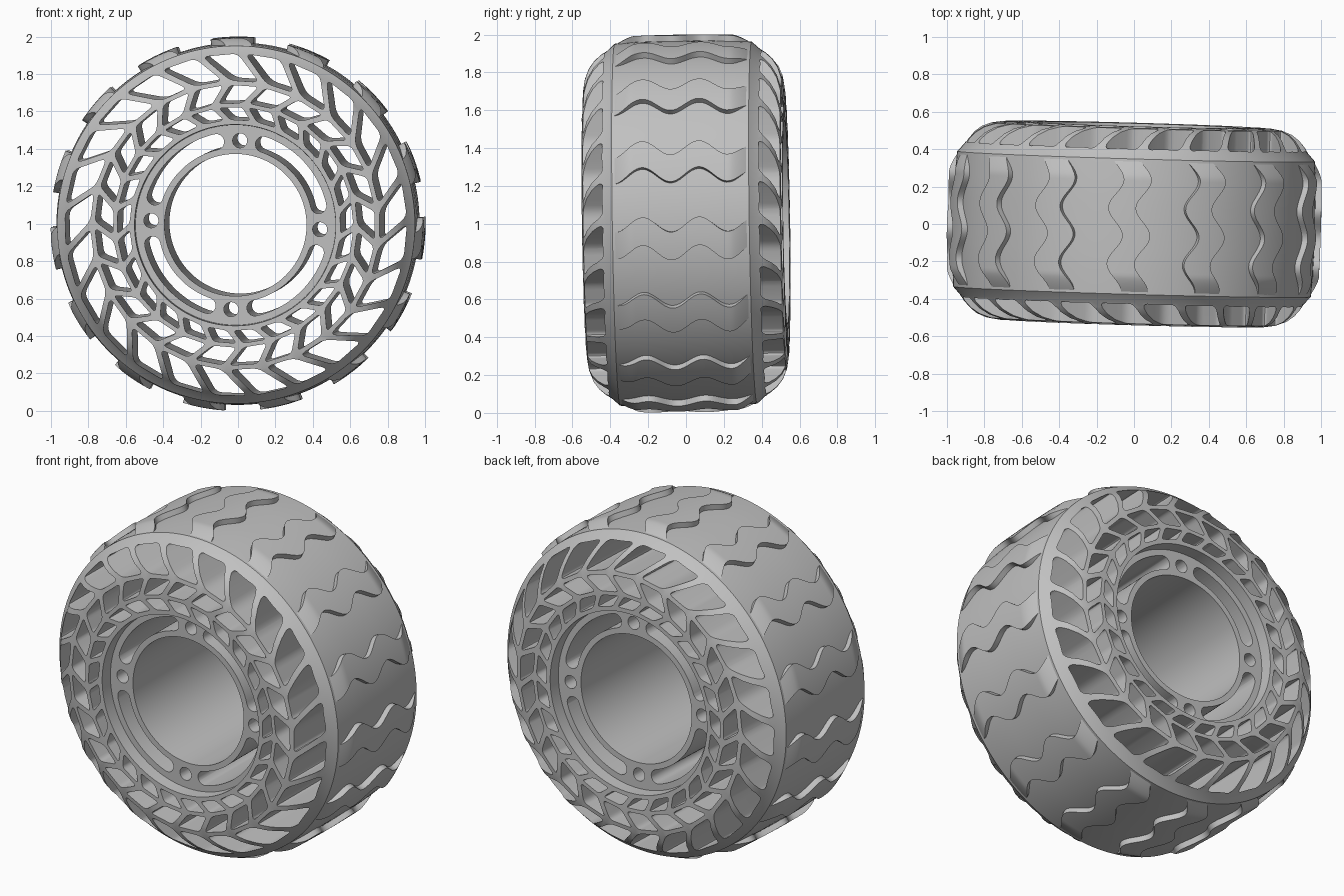
import bpy, bmesh, math
from math import sin, cos, pi, radians
from mathutils import Vector

cube = bpy.data.objects.get("Cube")
if cube:
    bpy.data.objects.remove(cube)

rubber = bpy.data.materials.new("grey_rubber")
rubber.use_nodes = True
grey = (0.53, 0.53, 0.53, 1)
rubber.diffuse_color = grey
rubber.node_tree.nodes["Principled BSDF"].inputs["Base Color"].default_value = grey


def add_object(name, bm):
    bmesh.ops.recalc_face_normals(bm, faces=bm.faces)
    mesh = bpy.data.meshes.new(name)
    bm.to_mesh(mesh)
    bm.free()
    mesh.materials.append(rubber)
    obj = bpy.data.objects.new(name, mesh)
    bpy.context.collection.objects.link(obj)
    # slight lean of the whole wheel
    obj.location.z = 1
    obj.rotation_euler = (0.015, 0, -0.029)
    return obj


def polar(r, a):
    return Vector((r * cos(a), r * sin(a)))


def rounded(corners, size, steps=4):
    """Round each corner of a flat polygon with a small curve."""
    out = []
    n = len(corners)
    for i, c in enumerate(corners):
        ends = []
        for other in (corners[i - 1], corners[(i + 1) % n]):
            d = other - c
            ends.append(c + d.normalized() * min(size, d.length * 0.4))
        for s in range(steps + 1):
            t = s / steps
            out.append(ends[0] * (1 - t) ** 2 + c * 2 * t * (1 - t) + ends[1] * t * t)
    return out


def add_prism(bm, outline, half=0.7):
    """Extrude an x-z outline along the axle."""
    face = bm.faces.new([bm.verts.new((p.x, -half, p.y)) for p in outline])
    ext = bmesh.ops.extrude_face_region(bm, geom=[face])
    verts = [g for g in ext["geom"] if isinstance(g, bmesh.types.BMVert)]
    bmesh.ops.translate(bm, verts=verts, vec=(0, 2 * half, 0))


# Wheel body: half section (axle offset, radius), mirrored and revolved
half_section = [(0.458, 0.38), (0.458, 0.535), (0.53, 0.538), (0.532, 0.64),
                (0.53, 0.72), (0.52, 0.78), (0.50, 0.83), (0.47, 0.87),
                (0.435, 0.9), (0.405, 0.918), (0.362, 0.957), (0.25, 0.964),
                (0.12, 0.967)]
section = half_section + [(-y, r) for y, r in reversed(half_section)]
bm = bmesh.new()
ring = [bm.verts.new((r, y, 0)) for y, r in section]
edges = [bm.edges.new((ring[i - 1], ring[i])) for i in range(len(ring))]
bmesh.ops.spin(bm, geom=ring + edges, axis=(0, 1, 0), cent=(0, 0, 0),
               angle=2 * pi, steps=150)
bmesh.ops.remove_doubles(bm, verts=bm.verts, dist=0.0001)
body = add_object("wheel_body", bm)

# Lattice cutters: three rings of slanted cells forming a zigzag web
CELLS = 25
pitch = 2 * pi / CELLS
# inner radius, outer radius, slant at inner and outer end, bar width, rounding
rows = [(0.775, 0.916, 0, 9, 0.041, 0.035),
        (0.655, 0.75, 6, 0, 0.037, 0.024),
        (0.565, 0.632, 1, 6, 0.035, 0.02)]
bm = bmesh.new()
for r0, r1, s0, s1, bar, fillet in rows:
    for k in range(CELLS):
        base = radians(79) + k * pitch
        a0, a1 = base + radians(s0), base + radians(s1)
        w0, w1 = bar / 2 / r0, bar / 2 / r1
        corners = [polar(r0, a0 + w0), polar(r1, a1 + w1),
                   polar(r1, a1 + pitch - w1), polar(r0, a0 + pitch - w0)]
        add_prism(bm, rounded(corners, fillet))

# Hub cutters: four bolt holes and four curved slots
SLOT, SLOT_HALF = 0.456, 0.042
for k in range(4):
    a = radians(87) + k * pi / 2
    centre = polar(0.452, a)
    add_prism(bm, [centre + polar(0.039, t * pi / 12) for t in range(24)])
    start, end = a + radians(16), a + radians(74)
    sweep = [start + (end - start) * t / 24 for t in range(25)]
    cap = [pi * t / 8 for t in range(1, 8)]
    outline = [polar(SLOT + SLOT_HALF, t) for t in sweep]
    outline += [polar(SLOT, end) + polar(SLOT_HALF, end + t) for t in cap]
    outline += [polar(SLOT - SLOT_HALF, t) for t in reversed(sweep)]
    outline += [polar(SLOT, start) + polar(SLOT_HALF, start + pi + t) for t in cap]
    add_prism(bm, outline)
cutter = add_object("lattice_cutter", bm)
cutter.hide_render = True

mod = body.modifiers.new("lattice", "BOOLEAN")
mod.operation = "DIFFERENCE"
mod.solver = "EXACT"
mod.object = cutter
bpy.context.view_layer.objects.active = body
bpy.ops.object.select_all(action="DESELECT")
body.select_set(True)
bpy.context.view_layer.update()
bpy.ops.object.modifier_apply(modifier=mod.name)
bpy.data.objects.remove(cutter)

# Tread blocks: raised bars with wavy edges, sinking into the shoulders
BLOCKS, ACROSS, ALONG = 15, 8, 48
HALF, FLAT = 0.37, 0.26


def block_radius(y):
    y = abs(y)
    if y < FLAT:
        return 1.0 - 0.004 * (y / FLAT) ** 2
    return 0.996 - 0.052 * ((y - FLAT) / (HALF - FLAT)) ** 1.4


bm = bmesh.new()
for k in range(BLOCKS):
    centre = radians(91.5) + k * 2 * pi / BLOCKS
    previous = None
    for j in range(ALONG + 1):
        y = -HALF + 2 * HALF * j / ALONG
        wave = 0.04 * cos(2 * pi * (y - 0.1) / 0.3)
        angles = [centre + wave + radians(8.6) * (i / ACROSS - 0.5)
                  for i in range(ACROSS + 1)]
        pts = [polar(block_radius(y), a) for a in angles]
        pts += [polar(0.936, a) for a in reversed(angles)]
        loop = [bm.verts.new((p.x, y, p.y)) for p in pts]
        if previous:
            for i in range(len(loop)):
                bm.faces.new((previous[i - 1], previous[i], loop[i], loop[i - 1]))
        if j in (0, ALONG):
            bm.faces.new(loop)
        previous = loop
tread = add_object("tread_blocks", bm)

for obj in (body, tread):
    bpy.ops.object.select_all(action="DESELECT")
    obj.select_set(True)
    bpy.context.view_layer.objects.active = obj
    bpy.ops.object.shade_smooth_by_angle(angle=radians(30))
